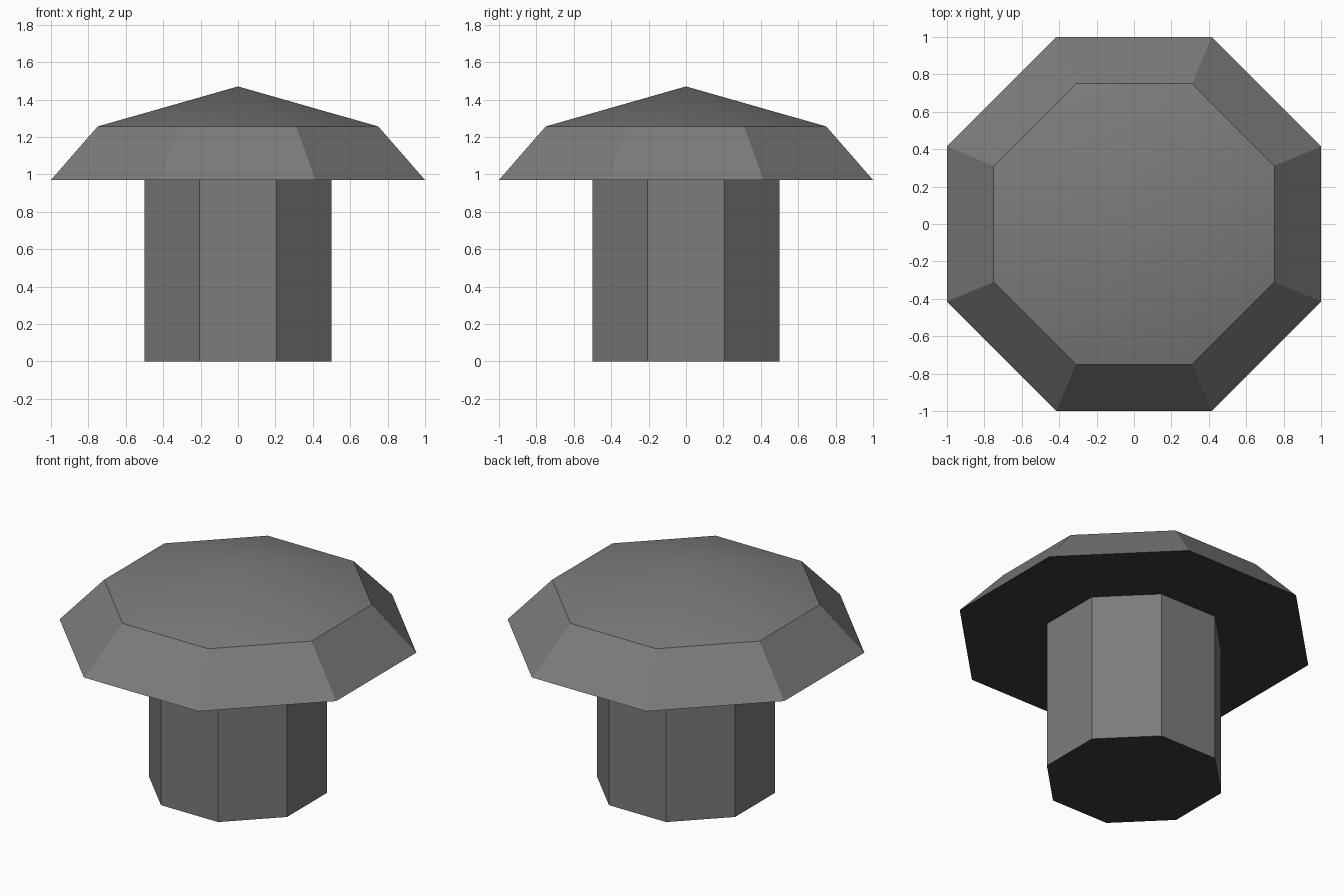
import bpy, bmesh, math

if "Cube" in bpy.data.objects:
    bpy.data.objects.remove(bpy.data.objects["Cube"], do_unlink=True)

SIDES = 8


def make_material(name, value):
    mat = bpy.data.materials.new(name)
    mat.use_nodes = True
    colour = (value, value, value, 1)
    mat.diffuse_color = colour
    mat.node_tree.nodes["Principled BSDF"].inputs["Base Color"].default_value = colour
    return mat


grey = make_material("mid grey", 0.2)
dark = make_material("dark underside", 0.045)


def octagonal_part(name, profile):
    """Stack octagonal rings of (flat-to-centre distance, height); 0 is a point."""
    bm = bmesh.new()
    rings = []
    for apothem, z in profile:
        radius = apothem / math.cos(math.pi / SIDES)
        count = SIDES if apothem else 1
        angles = [(i + 0.5) * math.tau / SIDES for i in range(count)]
        rings.append([bm.verts.new((radius * math.cos(a), radius * math.sin(a), z))
                      for a in angles])
    # Dark underside
    bm.faces.new(rings[0][::-1]).material_index = 1
    for low, high in zip(rings, rings[1:]):
        for i in range(SIDES):
            j = (i + 1) % SIDES
            if len(high) == 1:
                bm.faces.new((low[i], low[j], high[0]))
            else:
                bm.faces.new((low[i], low[j], high[j], high[i]))
    mesh = bpy.data.meshes.new(name)
    bm.to_mesh(mesh)
    bm.free()
    mesh.materials.append(grey)
    mesh.materials.append(dark)
    obj = bpy.data.objects.new(name, mesh)
    bpy.context.collection.objects.link(obj)
    # Soft peak, crisp rim and sides
    bpy.ops.object.select_all(action="DESELECT")
    obj.select_set(True)
    bpy.context.view_layer.objects.active = obj
    bpy.ops.object.shade_smooth_by_angle(angle=math.radians(30))


# Stem and cap
octagonal_part("stem", [(0.5, 0), (0.5, 0.97)])
octagonal_part("cap", [(1, 0.97), (0.75, 1.256), (0, 1.47)])
